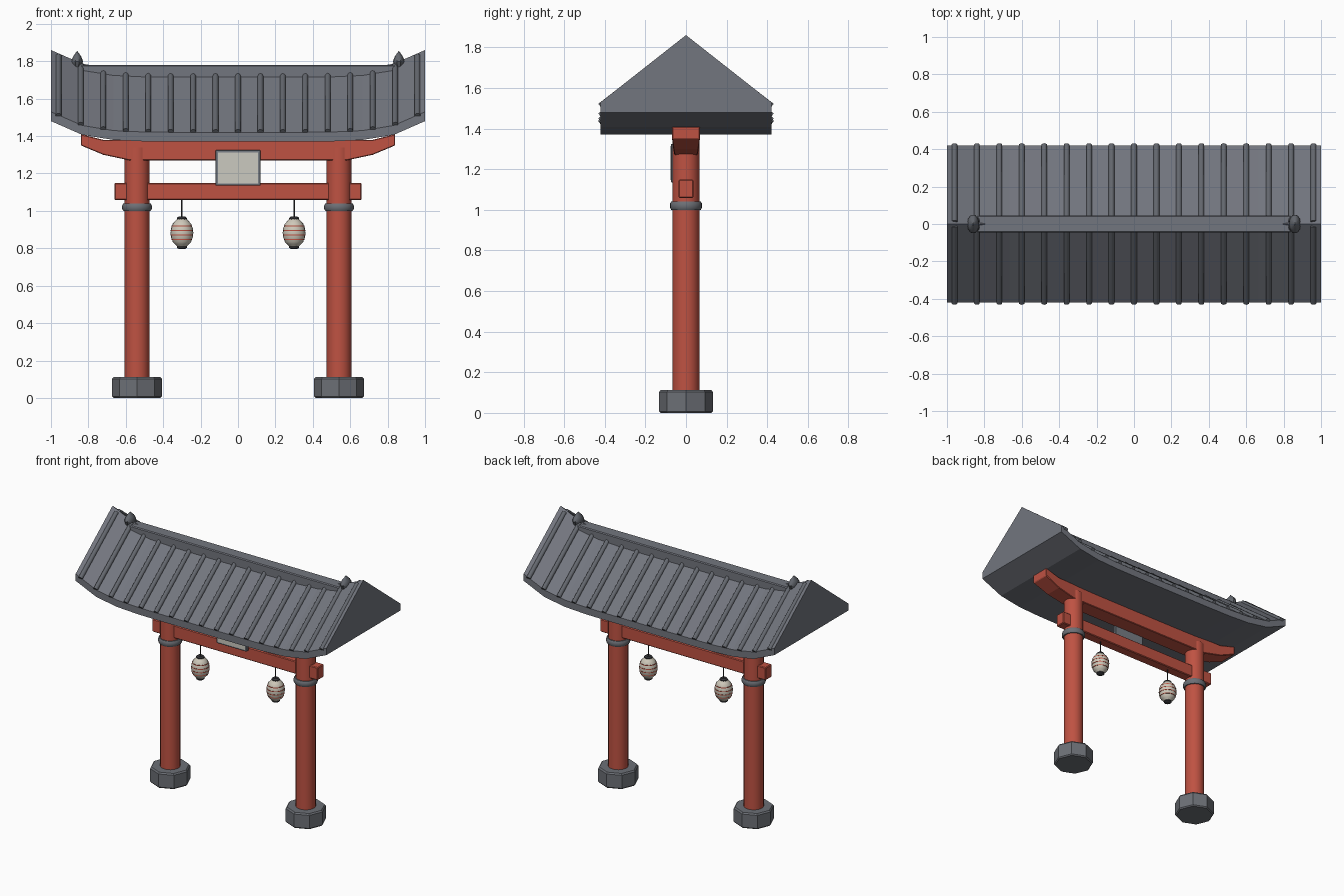
import bpy, bmesh, math
from mathutils import Vector

if "Cube" in bpy.data.objects:
    bpy.data.objects.remove(bpy.data.objects["Cube"])


def material(name, r, g, b):
    m = bpy.data.materials.new(name)
    m.diffuse_color = (r, g, b, 1)
    m.use_nodes = True
    m.node_tree.nodes["Principled BSDF"].inputs["Base Color"].default_value = m.diffuse_color
    return m


RED = material("red_paint", 0.52, 0.085, 0.055)
TILE = material("roof_grey", 0.17, 0.18, 0.21)
RIB = material("rib_grey", 0.125, 0.135, 0.155)
STONE = material("stone_grey", 0.15, 0.16, 0.18)
TRIM = material("trim_grey", 0.19, 0.21, 0.24)
CREAM = material("cream_paper", 0.62, 0.58, 0.49)
PANEL = material("panel_ivory", 0.60, 0.59, 0.53)
DARK = material("dark_iron", 0.04, 0.04, 0.045)


def finish(name, bm, mat, smooth=False, bevel=0):
    bmesh.ops.recalc_face_normals(bm, faces=bm.faces)
    me = bpy.data.meshes.new(name)
    bm.to_mesh(me)
    bm.free()
    me.materials.append(mat)
    ob = bpy.data.objects.new(name, me)
    bpy.context.collection.objects.link(ob)
    if bevel:
        mod = ob.modifiers.new("bevel", "BEVEL")
        mod.width = bevel
        mod.segments = 1
    if smooth:
        bpy.ops.object.select_all(action="DESELECT")
        ob.select_set(True)
        bpy.context.view_layer.objects.active = ob
        bpy.ops.object.shade_smooth_by_angle(angle=math.radians(40))
    return ob


def loft(name, rings, mat, bevel=0):
    """Skin a row of equal closed rings and cap both ends."""
    bm = bmesh.new()
    rows = [[bm.verts.new(p) for p in ring] for ring in rings]
    n = len(rows[0])
    for a, b in zip(rows, rows[1:]):
        for i in range(n):
            j = (i + 1) % n
            bm.faces.new((a[i], a[j], b[j], b[i]))
    bm.faces.new(rows[0])
    bm.faces.new(rows[-1])
    return finish(name, bm, mat, bevel=bevel)


def lathe(name, profile, center, mat, sides=16, smooth=True, sy=1.0):
    """Turn (radius, z) points round a vertical axis."""
    bm = bmesh.new()
    rows = []
    for r, z in profile:
        rows.append([bm.verts.new((center[0] + r * math.cos(t),
                                   center[1] + r * sy * math.sin(t), z))
                     for t in (2 * math.pi * k / sides for k in range(sides))])
    for a, b in zip(rows, rows[1:]):
        for i in range(sides):
            j = (i + 1) % sides
            bm.faces.new((a[i], a[j], b[j], b[i]))
    bm.faces.new(rows[0])
    bm.faces.new(rows[-1])
    return finish(name, bm, mat, smooth)


def box(name, lo, hi, mat, bevel=0):
    bm = bmesh.new()
    bmesh.ops.create_cube(bm, size=1)
    for v in bm.verts:
        v.co = Vector([(l + h) / 2 + c * (h - l) for l, h, c in zip(lo, hi, v.co)])
    return finish(name, bm, mat, bevel=bevel)


def rod(bm, a, b, r, sides):
    a, b = Vector(a), Vector(b)
    rot = (b - a).to_track_quat("Z", "Y").to_matrix().to_4x4()
    rot.translation = (a + b) / 2
    bmesh.ops.create_cone(bm, cap_ends=True, segments=sides, radius1=r,
                          radius2=r, depth=(b - a).length, matrix=rot)


def lift(x):
    return 0.11 * abs(x) ** 6


# Roof: gable section swept along x, rising at both ends
rings = []
for i in range(13):
    x = -1 + i / 6
    section = [(-0.42, 1.37), (0.42, 1.37), (0.42, 1.42), (0, 1.75), (-0.42, 1.42)]
    rings.append([(x, y, z + lift(x)) for y, z in section])
loft("roof", rings, TILE)

# Tile ribs down both slopes
bm = bmesh.new()
for i in range(-8, 9):
    x = i * 0.12
    for s in (-1, 1):
        rod(bm, (x, s * 0.01, 1.742 + lift(x)), (x, s * 0.422, 1.423 + lift(x)), 0.016, 10)
finish("tile_ribs", bm, RIB, True)

# Ridge bar and end finials
box("ridge_bar", (-0.84, -0.045, 1.70), (0.84, 0.045, 1.78), TILE, 0.006)
for s in (-1, 1):
    lathe("ridge_finial", [(0.012, 1.74), (0.024, 1.77), (0.032, 1.80), (0.022, 1.825), (0.001, 1.855)],
          (s * 0.86, 0), RIB, 10, True, 1.6)

# Upper beam with upswept ends: x, bottom z, half depth
half = [(0.58, 1.27, 0.058), (0.72, 1.30, 0.063), (0.84, 1.35, 0.069)]
stations = [(-x, z, d) for x, z, d in reversed(half)] + half
rings = []
for x, z, d in stations:
    top = 1.41 if abs(x) > 0.8 else 1.38
    rings.append([(x, -d, z), (x, d, z), (x, d, top), (x, -d, top)])
loft("upper_beam", rings, RED, 0.004)

# Lower beam
box("lower_beam", (-0.66, -0.036, 1.058), (0.66, 0.036, 1.15), RED, 0.005)

for s in (-1, 1):
    # Posts with collars and octagonal footings
    c = (s * 0.54, 0)
    lathe("post", [(0.066, 0.004), (0.066, 1.34)], c, RED, 20)
    lathe("post_collar", [(0.06, 1.0), (0.073, 1.0), (0.079, 1.01), (0.079, 1.03),
                          (0.073, 1.04), (0.06, 1.04)], c, STONE, 20)
    lathe("footing", [(0.126, 0), (0.133, 0.008), (0.133, 0.102), (0.125, 0.112)], c, STONE, 8, False)

    # Hanging paper lanterns
    c = (s * 0.30, 0)
    lathe("lantern_cord", [(0.004, 0.96), (0.004, 1.07)], c, DARK, 6)
    body = []
    for k in range(13):
        t = -1 + k / 6
        r = 0.062 * math.sqrt(1 - 0.82 * t * t) - (0.003 if k % 2 else 0)
        body.append((r, 0.883 + 0.073 * t))
    lathe("lantern_body", body, c, CREAM, 16)
    for k in (3, 5, 7, 9):
        r, z = body[k]
        lathe("lantern_band", [(r - 0.004, z - 0.0025), (r + 0.002, z - 0.0025),
                               (r + 0.002, z + 0.0025), (r - 0.004, z + 0.0025)], c, RED, 16)
    lathe("lantern_top_cap", [(0.027, 0.953), (0.027, 0.962), (0.018, 0.97)], c, DARK, 12)
    lathe("lantern_bottom_cap", [(0.018, 0.797), (0.027, 0.803), (0.027, 0.813)], c, DARK, 12)

# Blank name board with its frame
box("plaque_frame", (-0.12, -0.074, 1.135), (0.12, -0.05, 1.325), TRIM, 0.003)
box("plaque_panel", (-0.108, -0.077, 1.147), (0.108, -0.07, 1.313), PANEL)
